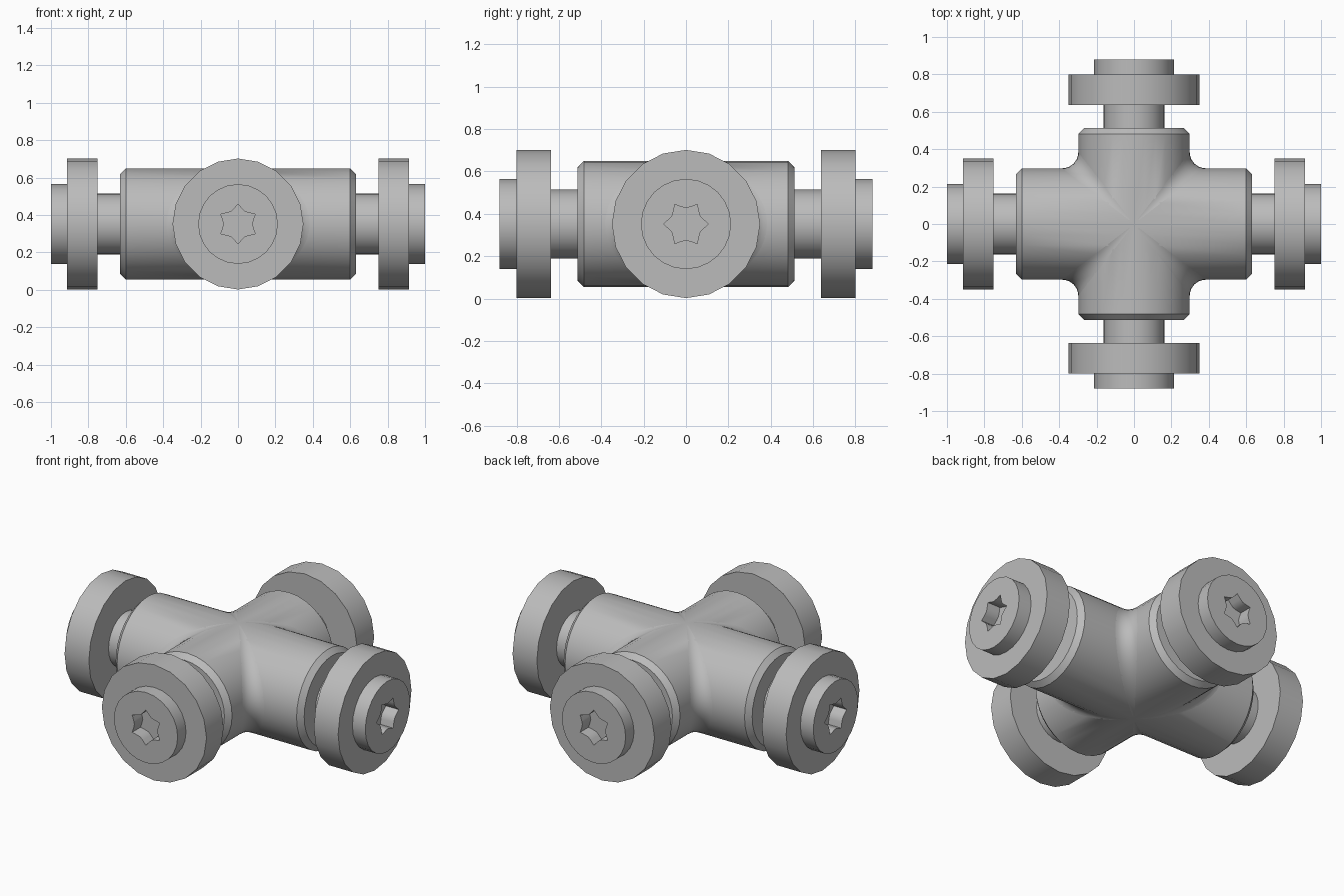
import bpy, bmesh
from math import sin, cos, pi, radians
from mathutils import Matrix, Vector

if "Cube" in bpy.data.objects:
    bpy.data.objects.remove(bpy.data.objects["Cube"])

CZ = 0.352           # height of the arm axes
R = 0.298            # arm radius
FILLET = 0.085       # rounding between neighbouring arms

steel = bpy.data.materials.new("steel grey")
steel.diffuse_color = (0.50, 0.50, 0.50, 1)
steel.use_nodes = True
steel.node_tree.nodes["Principled BSDF"].inputs["Base Color"].default_value = steel.diffuse_color


def finish(name, bm, turn=0):
    """Turn the mesh about z, lift it to the axis height and make an object."""
    bmesh.ops.remove_doubles(bm, verts=bm.verts, dist=1e-5)
    bmesh.ops.recalc_face_normals(bm, faces=bm.faces)
    bm.transform(Matrix.Translation((0, 0, CZ)) @ Matrix.Rotation(turn, 4, 'Z'))
    me = bpy.data.meshes.new(name)
    bm.to_mesh(me)
    bm.free()
    me.materials.append(steel)
    ob = bpy.data.objects.new(name, me)
    bpy.context.collection.objects.link(ob)
    bpy.ops.object.select_all(action='DESELECT')
    ob.select_set(True)
    bpy.context.view_layer.objects.active = ob
    bpy.ops.object.shade_smooth_by_angle(angle=radians(30))
    return ob


def lathe(bm, rings, n, cap_start=True, matrix=Matrix()):
    """Skin rings around x; each ring is (x, radius), either may be a function of index."""
    def val(v, i):
        return v(i) if callable(v) else v
    loops = []
    for x, r in rings:
        loop = []
        for i in range(n):
            a = 2 * pi * i / n
            rad = val(r, i)
            loop.append(bm.verts.new(matrix @ Vector((val(x, i), rad * cos(a), rad * sin(a)))))
        loops.append(loop)
    for l0, l1 in zip(loops, loops[1:]):
        for i in range(n):
            j = (i + 1) % n
            bm.faces.new((l0[i], l0[j], l1[j], l1[i]))
    if cap_start:
        bm.faces.new(loops[0])
    bm.faces.new(loops[-1])


# Cross body: four mitred arms with chamfered ends, welded together
SEG = 32
bm = bmesh.new()
for k in range(4):
    end = 0.63 if k % 2 == 0 else 0.512
    lathe(bm, [(lambda i: abs(R * cos(2 * pi * i / SEG)), R),
               (end - 0.03, R), (end, R - 0.03)],
          SEG, cap_start=False, matrix=Matrix.Rotation(k * pi / 2, 4, 'Z'))
finish("cross_body", bm)

# Rolling-ball fillets in the four inner corners
ROWS, COLS = 24, 6
for k in range(4):
    bm = bmesh.new()
    grid = []
    for i in range(ROWS + 1):
        t = radians(-86 + 172 * i / ROWS)
        c = Vector(((R + FILLET) * cos(t), (R + FILLET) * cos(t), (R + FILLET) * sin(t)))
        p = Vector((c.x, R * cos(t), R * sin(t))) - c
        q = Vector((R * cos(t), c.y, R * sin(t))) - c
        grid.append([bm.verts.new(c + p.lerp(q, j / COLS).normalized() * FILLET)
                     for j in range(COLS + 1)])
    for i in range(ROWS):
        for j in range(COLS):
            bm.faces.new((grid[i][j], grid[i][j + 1], grid[i + 1][j + 1], grid[i + 1][j]))
    # Make the skin face away from the body
    bmesh.ops.recalc_face_normals(bm, faces=bm.faces)
    bm.faces.ensure_lookup_table()
    mid = bm.faces[(ROWS // 2) * COLS + COLS // 2]
    flip = mid.normal.dot(Vector((1, 1, 0))) < 0
    ob = finish("corner_fillet", bm, k * pi / 2)
    if flip:
        ob.data.flip_normals()

# Shaft, collar and socket-head bolt on every arm
STAR = (0.106, 0.084, 0.076, 0.084)
for k in range(4):
    along_x = k % 2 == 0
    body, inner, outer, tip = (0.63, 0.752, 0.914, 1.0) if along_x else (0.512, 0.637, 0.80, 0.88)
    turn = k * pi / 2

    bm = bmesh.new()
    lathe(bm, [(body - 0.03, 0.162), (inner + 0.03, 0.162)], 24)
    finish("shaft", bm, turn)

    bm = bmesh.new()
    lathe(bm, [(inner, 0.35), (outer, 0.35)], 20)
    finish("collar", bm, turn)

    # Six-lobed recess sunk into the head
    shift = 0 if along_x else 2
    star = lambda i, s=shift: STAR[(i + s) % 4]
    bm = bmesh.new()
    lathe(bm, [(outer - 0.05, 0.213), (tip, 0.213), (tip, star), (tip - 0.1, star)], 24)
    finish("bolt_head", bm, turn)
